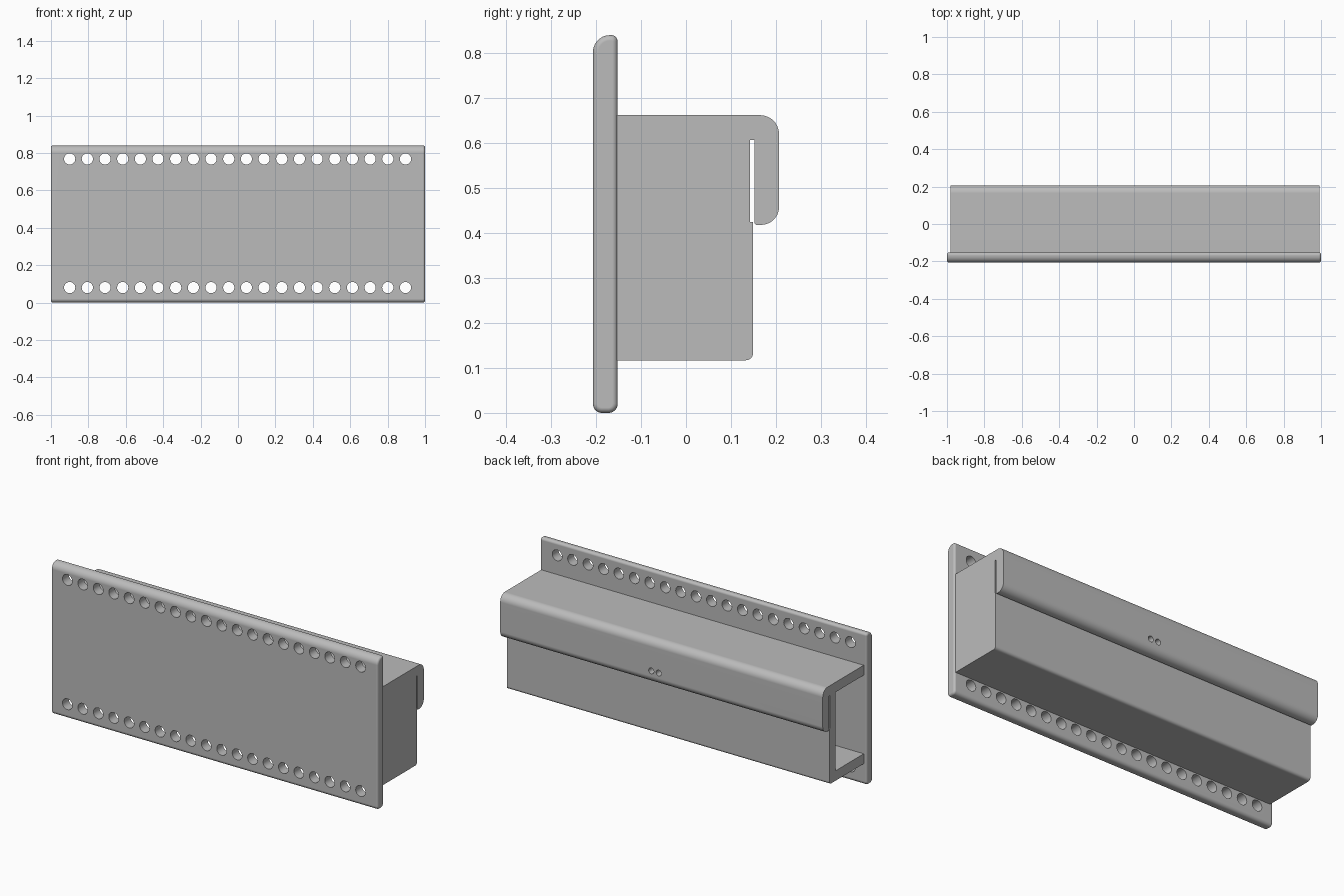
import bpy, bmesh, math
from mathutils import Vector, Matrix

if "Cube" in bpy.data.objects:
    bpy.data.objects.remove(bpy.data.objects["Cube"], do_unlink=True)

grey = bpy.data.materials.new("plain_grey")
grey.use_nodes = True
grey.diffuse_color = (0.5, 0.5, 0.5, 1)
grey.node_tree.nodes["Principled BSDF"].inputs["Base Color"].default_value = (0.5, 0.5, 0.5, 1)


def rounded(corners, steps=7):
    """Turn (y, z, radius) right-angle corners into a rounded outline."""
    pts = []
    for i, (y, z, r) in enumerate(corners):
        p = Vector((y, z))
        if r == 0:
            pts.append(p)
            continue
        before = (Vector(corners[i - 1][:2]) - p).normalized()
        after = (Vector(corners[(i + 1) % len(corners)][:2]) - p).normalized()
        centre = p + r * (before + after)
        for k in range(steps + 1):
            t = math.pi / 2 * k / steps
            pts.append(centre - r * (after * math.cos(t) + before * math.sin(t)))
    return pts


def to_object(name, bm):
    bmesh.ops.recalc_face_normals(bm, faces=bm.faces)
    mesh = bpy.data.meshes.new(name)
    bm.to_mesh(mesh)
    bm.free()
    mesh.materials.append(grey)
    obj = bpy.data.objects.new(name, mesh)
    bpy.context.collection.objects.link(obj)
    return obj


def extrude_along_x(name, outline, x0, x1, end_round=0):
    bm = bmesh.new()
    start = bm.faces.new([bm.verts.new((x0, y, z)) for y, z in outline])
    moved = bmesh.ops.extrude_face_region(bm, geom=[start], use_keep_orig=True)["geom"]
    verts = [g for g in moved if isinstance(g, bmesh.types.BMVert)]
    bmesh.ops.translate(bm, verts=verts, vec=(x1 - x0, 0, 0))
    if end_round:
        ends = [e for e in bm.edges if abs(e.verts[0].co.x - e.verts[1].co.x) < 1e-6]
        bmesh.ops.bevel(bm, geom=ends, offset=end_round, segments=4,
                        profile=0.5, affect='EDGES')
    return to_object(name, bm)


def add_drill(bm, x, y, z, radius, depth):
    place = Matrix.Translation((x, y, z)) @ Matrix.Rotation(math.pi / 2, 4, 'X')
    bmesh.ops.create_cone(bm, cap_ends=True, segments=28, radius1=radius,
                          radius2=radius, depth=depth, matrix=place)


def cut(obj, cutter):
    cutter.hide_render = True
    bpy.context.view_layer.objects.active = obj
    mod = obj.modifiers.new("cut", 'BOOLEAN')
    mod.operation, mod.solver, mod.object = 'DIFFERENCE', 'EXACT', cutter
    bpy.ops.object.modifier_apply(modifier=mod.name)
    bpy.data.objects.remove(cutter, do_unlink=True)


def finish(obj):
    bpy.ops.object.select_all(action='DESELECT')
    obj.select_set(True)
    bpy.context.view_layer.objects.active = obj
    bpy.ops.object.shade_smooth_by_angle(angle=math.radians(35))
    mod = obj.modifiers.new("flat_normals", 'WEIGHTED_NORMAL')
    mod.keep_sharp = True


# Front plate with two rows of through holes
plate = extrude_along_x("front_plate", rounded([
    (-0.207, 0, 0.02), (-0.152, 0, 0.02),
    (-0.152, 0.84, 0.014), (-0.207, 0.84, 0.038)]), -1, 1, 0.012)
bm = bmesh.new()
for row_z in (0.08, 0.768):
    for i in range(20):
        add_drill(bm, -0.9 + i * 0.0945, -0.18, row_z, 0.03, 0.2)
cut(plate, to_object("plate_drills", bm))
finish(plate)

# Channel with an overhanging rear flap and a thin slot behind it
channel = extrude_along_x("channel_with_flap", rounded([
    (-0.155, 0.117, 0), (0.149, 0.117, 0.016),
    (0.149, 0.425, 0), (0.142, 0.425, 0),
    (0.142, 0.607, 0), (0.152, 0.607, 0),
    (0.152, 0.418, 0.006), (0.207, 0.418, 0.04),
    (0.207, 0.662, 0.042), (-0.155, 0.662, 0)]), -0.982, 0.993)

# Hollow, open at the right end and closed at the left
hollow = extrude_along_x("hollow", rounded([
    (-0.3, 0.172, 0), (0.093, 0.172, 0),
    (0.093, 0.607, 0), (-0.3, 0.607, 0)]), -1.2, 0.938)
cut(channel, hollow)

# Pair of small holes in the flap
bm = bmesh.new()
for x in (0.022, 0.068):
    add_drill(bm, x, 0.199, 0.487, 0.016, 0.1)
cut(channel, to_object("flap_drills", bm))
finish(channel)
